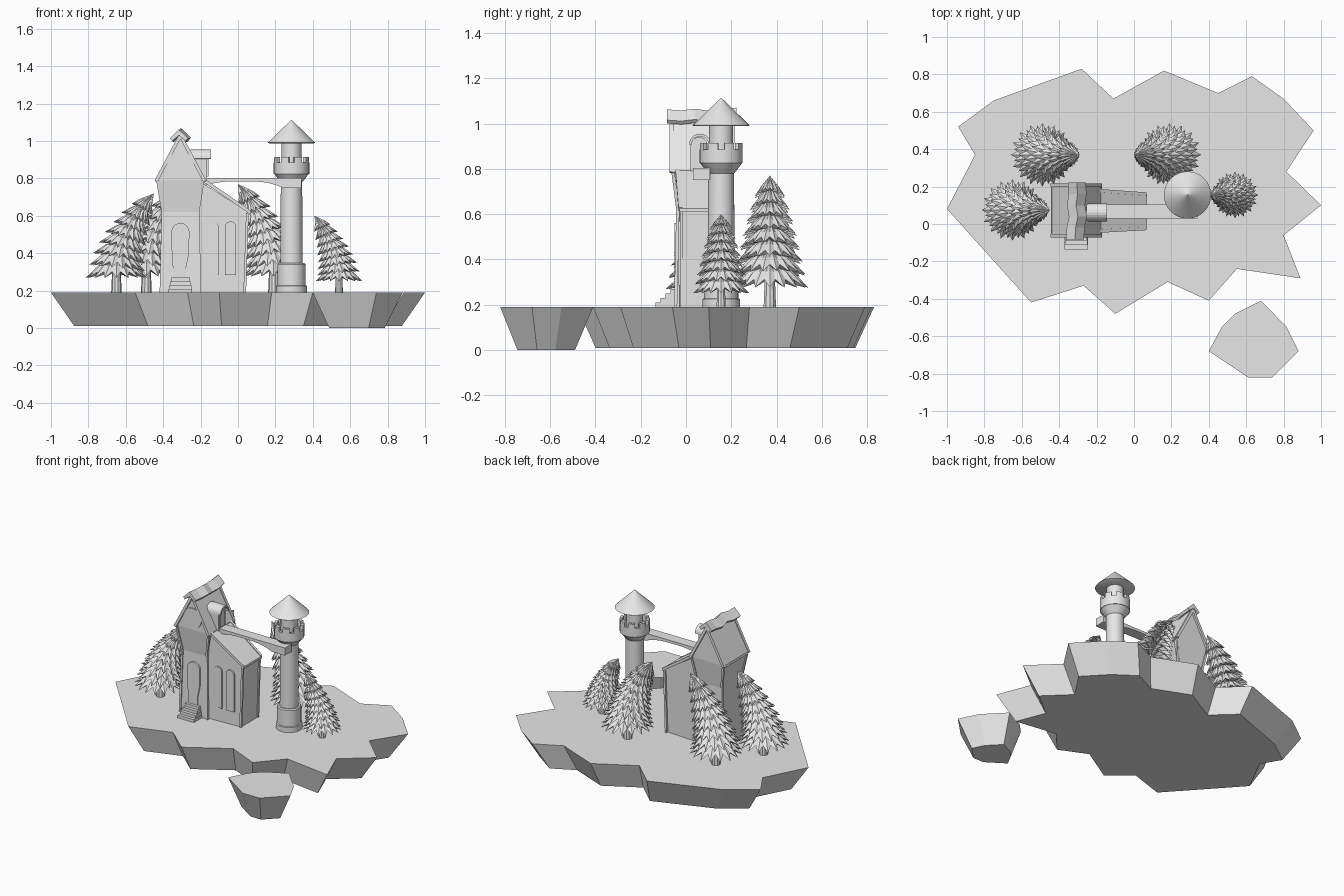
import bpy, bmesh, math
from mathutils import Vector

if "Cube" in bpy.data.objects:
    bpy.data.objects.remove(bpy.data.objects["Cube"])

mat = bpy.data.materials.new("plain_grey")
mat.use_nodes = True
mat.diffuse_color = (0.8, 0.8, 0.8, 1)
mat.node_tree.nodes["Principled BSDF"].inputs["Base Color"].default_value = (0.8, 0.8, 0.8, 1)
GROUND = 0.19


def make(name, verts, faces, smooth=False):
    mesh = bpy.data.meshes.new(name)
    mesh.from_pydata([tuple(v) for v in verts], [], faces)
    bm = bmesh.new()
    bm.from_mesh(mesh)
    bmesh.ops.recalc_face_normals(bm, faces=bm.faces)
    bm.to_mesh(mesh)
    bm.free()
    mesh.materials.append(mat)
    obj = bpy.data.objects.new(name, mesh)
    bpy.context.collection.objects.link(obj)
    if smooth:
        bpy.ops.object.select_all(action="DESELECT")
        obj.select_set(True)
        bpy.context.view_layer.objects.active = obj
        bpy.ops.object.shade_smooth_by_angle(angle=math.radians(35))
    return obj


def loft(name, rings, smooth=False, closed=False):
    """Skin equal rings; cap the ends, or join last to first when closed."""
    n, m = len(rings[0]), len(rings)
    verts = [v for r in rings for v in r]
    faces = [(i * n + j, i * n + (j + 1) % n, (i + 1) % m * n + (j + 1) % n, (i + 1) % m * n + j)
             for i in range(m if closed else m - 1) for j in range(n)]
    if not closed:
        faces += [tuple(range(n))[::-1], tuple(range((m - 1) * n, m * n))]
    return make(name, verts, faces, smooth)


def rect(x0, x1, y0, y1, z):
    return [(x0, y0, z), (x1, y0, z), (x1, y1, z), (x0, y1, z)]


def box(name, x0, x1, y0, y1, z0, z1):
    return loft(name, [rect(x0, x1, y0, y1, z0), rect(x0, x1, y0, y1, z1)])


def circle(cx, cy, r, z, n=32):
    return [(cx + r * math.cos(math.tau * i / n), cy + r * math.sin(math.tau * i / n), z) for i in range(n)]


def beam(name, a, b, w=0.014):
    a, b = Vector(a), Vector(b)
    d = (b - a).normalized()
    s = d.cross(Vector((0, 1, 0)) if abs(d.y) < 0.8 else Vector((0, 0, 1))).normalized() * w / 2
    t = d.cross(s)
    return loft(name, [[p + s + t, p - s + t, p - s - t, p + s - t] for p in (a, b)])


def extrude_y(name, outline, y0, y1):
    return loft(name, [[(x, y, z) for x, z in outline] for y in (y0, y1)])


def arch(cx, half, z0, z1, n=10):
    zc = z1 - half
    return [(cx - half, z0), (cx + half, z0)] + [
        (cx + half * math.cos(math.pi * i / n), zc + half * math.sin(math.pi * i / n)) for i in range(n + 1)]


# Floating ground slabs, tapering downward
def slab(name, outline, centre, scale, z0):
    cx, cy = centre
    low = [(cx + (x - cx) * scale, cy + (y - cy) * scale, z0) for x, y in outline]
    loft(name, [low, [(x, y, GROUND) for x, y in outline]])


slab("island", [(-.28, .83), (-.11, .67), (.16, .82), (.45, .7), (.63, .79), (.8, .67), (.96, .5),
                (.815, .28), (1, .1), (.8, -.06), (.89, -.29), (.55, -.24), (.4, -.41), (.18, -.31),
                (-.1, -.48), (-.27, -.33), (-.55, -.42), (-1, .08), (-.85, .37), (-.94, .52), (-.75, .66)],
     (0, .17), .875, .01)
slab("islet", [(.68, -.41), (.815, -.55), (.88, -.68), (.74, -.82), (.61, -.82), (.4, -.68), (.47, -.55),
               (.54, -.48)], (.63, -.62), .62, 0)

# House body: pinched waist, flared upper floor and gable
CX, CY = -.308, .072
levels = [(.104, .118, GROUND), (.094, .108, .62), (.122, .13, .79)]
loft("house_body", [rect(CX - a, CX + a, CY - b, CY + b, z) for a, b, z in levels])
extrude_y("house_gable", [(CX - .122, .79), (CX + .122, .79), (CX, 1.02)], CY - .13, CY + .13)
for sx in (-1, 1):
    side = "left" if sx > 0 else "right"
    extrude_y("roof_" + side, [(CX, 1.015), (CX + sx * .126, .78), (CX + sx * .136, .785), (CX, 1.035)],
              CY - .135, CY + .135)
    for sy in (-1, 1):
        where = side + ("_back" if sy > 0 else "_front")
        corner = [(CX + sx * a, CY + sy * b, z) for a, b, z in levels]
        for p, q in zip(corner, corner[1:]):
            beam("corner_board_" + where, p, q)
        beam("gable_board_" + where, (CX + sx * .13, CY + sy * .135, .785), (CX, CY + sy * .135, 1.03), .018)
    beam("eave_board_" + side, (CX + sx * .126, CY - .13, .788), (CX + sx * .126, CY + .13, .788))

# Crooked ridge cap
chevron = [(-.048, 1.015), (0, 1.062), (.048, 1.015), (.036, 1), (0, 1.03), (-.036, 1)]
loft("ridge_cap", [[(CX + x + dx, y, z + dz) for x, z in chevron] for y, dx, dz in
                   [(-.083, -.008, 0), (-.02, -.004, -.004), (.04, .008, .003), (.1, -.002, -.006),
                    (.16, .006, 0), (.222, .002, .008)]])

# Side annex with a single sloping roof
loft("annex_body", [[(-.21, y0, GROUND), (.037, y1, GROUND), (.05, y1, .622), (-.21, y0, .79)]
                    for y0, y1 in ((-.028, -.018), (.172, .155))])
loft("annex_roof", [[(-.19, y0, .785), (.065, y1, .612), (.07, y1, .623), (-.19, y0, .802)]
                    for y0, y1 in ((-.045, -.028), (.185, .163))])
for y0, y1, side in ((-.038, -.024, "front"), (.178, .16, "back")):
    beam("annex_verge_" + side, (-.19, y0, .795), (.062, y1, .622), .018)
    beam("annex_corner_" + side, (.036, y1 + .004, GROUND), (.05, y1 + .004, .615))
beam("annex_eave", (.062, -.026, .617), (.062, .162, .617), .016)

# Door, round window and annex windows
door = [(CX + x, z) for x, z in [(-.03, GROUND), (.03, GROUND), (.03, .32), (.046, .4)]]
door += arch(CX, .048, .45, .562)[2:] + [(CX - .046, .4)]
extrude_y("door", door, -.051, -.03)
extrude_y("round_window", [(x, y + .872) for x, y, z in circle(CX, 0, .07, 0)], -.065, -.05)
for cx in (-.133, -.04):
    extrude_y("annex_window", arch(cx, .03, .285, .57), -.032, -.015)

# Front steps
for i in range(4):
    box("step", CX - .063 + i * .004, CX + .063 - i * .004, -.135 + i * .022, -.03,
        GROUND, GROUND + .02 * (i + 1))

# Dormer facing the bridge
def dormer_arch(x, half, z0, z1):
    return [(x, .058 + y, z) for y, z in arch(0, half, z0, z1)]


loft("dormer", [dormer_arch(-.26, .038, .79, .94), dormer_arch(-.165, .038, .79, .94)])
loft("dormer_window", [dormer_arch(-.167, .025, .81, .922), dormer_arch(-.159, .025, .81, .922)])
hood = arch(0, .048, .9, .955)[2:] + arch(0, .039, .9, .943)[:1:-1]
loft("dormer_hood", [[(x, .062 + y, z) for y, z in hood] for x in (-.255, -.145)])

# Arched bridge
span = [(-.2 + .44 * i / 12, .785 - .035 * abs(i / 6 - 1) ** 3) for i in range(13)]
extrude_y("bridge", [(.34, .803), (-.2, .803)] + span + [(.34, .75)], .03, .105)

# Round watchtower
TX, TY = .286, .155
def turned(name, profile, closed=False):
    loft(name, [circle(TX, TY, r, z) for r, z in profile], True, closed)


turned("tower_shaft", [(.083, GROUND), (.083, .225), (.076, .228), (.076, .34), (.07, .347), (.06, .347),
                       (.057, .78), (.066, .79), (.092, .825), (.092, .872), (.053, .872), (.053, 1)])
turned("parapet", [(.095, .825), (.095, .885), (.076, .885), (.076, .825)], True)
for k in range(8):
    angles = [math.tau * (k + .5 + s) / 8 for s in (-.3, -.1, .1, .3)]
    plan = [(.095, a) for a in angles] + [(.076, a) for a in reversed(angles)]
    loft("merlon", [[(TX + r * math.cos(a), TY + r * math.sin(a), z) for r, a in plan] for z in (.88, .915)])
turned("tower_roof", [(.12, .988), (.126, .992), (.002, 1.112)])


# Bent conifers built from pleated tiers of needles
def conifer(name, x, y, lean, radius, height, tiers=8, points=16):
    loft(name + "_trunk", [circle(x, y, r, z, 10) for r, z in
                           ((radius * .17, GROUND), (radius * .12, GROUND + height * .35))], True)
    base = GROUND + height * .16
    verts, faces = [], []

    def axis(t):
        return Vector((x + lean * t ** 1.8, y, base + height * .84 * t))

    for k in range(tiers):
        t = k / tiers * .93
        low, top = axis(t), axis(min(1, t + .24))
        tilt = math.atan2(lean * 1.8 * t ** .8, height * .84) * .8
        r = radius * (1 - t) ** .55
        drop = height * .1 * (1 - t * .4)
        start = len(verts)
        verts += [top, low + Vector((0, 0, drop * .6))]
        n = points * 2
        for ring in range(2):
            for i in range(n):
                a = math.tau * (i + (k % 2)) / n
                tip = i % 2 == 0
                if ring == 0:
                    rad, dz = r * (.6 if tip else .5), drop * 1.1
                else:
                    rad, dz = r * (1.0 if tip else .74), (-drop * .12 if tip else drop * .5)
                px, py = rad * math.cos(a), rad * math.sin(a)
                verts.append(low + Vector((px * math.cos(tilt) + dz * math.sin(tilt), py,
                                           dz * math.cos(tilt) - px * math.sin(tilt))))
        for i in range(n):
            j = (i + 1) % n
            u, v = start + 2 + i, start + 2 + j
            faces += [(start, u, v), (u, u + n, v + n, v), (start + 1, v + n, u + n)]
    make(name + "_needles", verts, faces)


conifer("front_right_tree", -.65, .075, .2, .165, .53)
conifer("back_right_tree", -.49, .37, .2, .17, .58)
conifer("back_left_tree", .19, .37, -.19, .17, .58)
conifer("small_tree", .54, .155, -.13, .125, .41)
